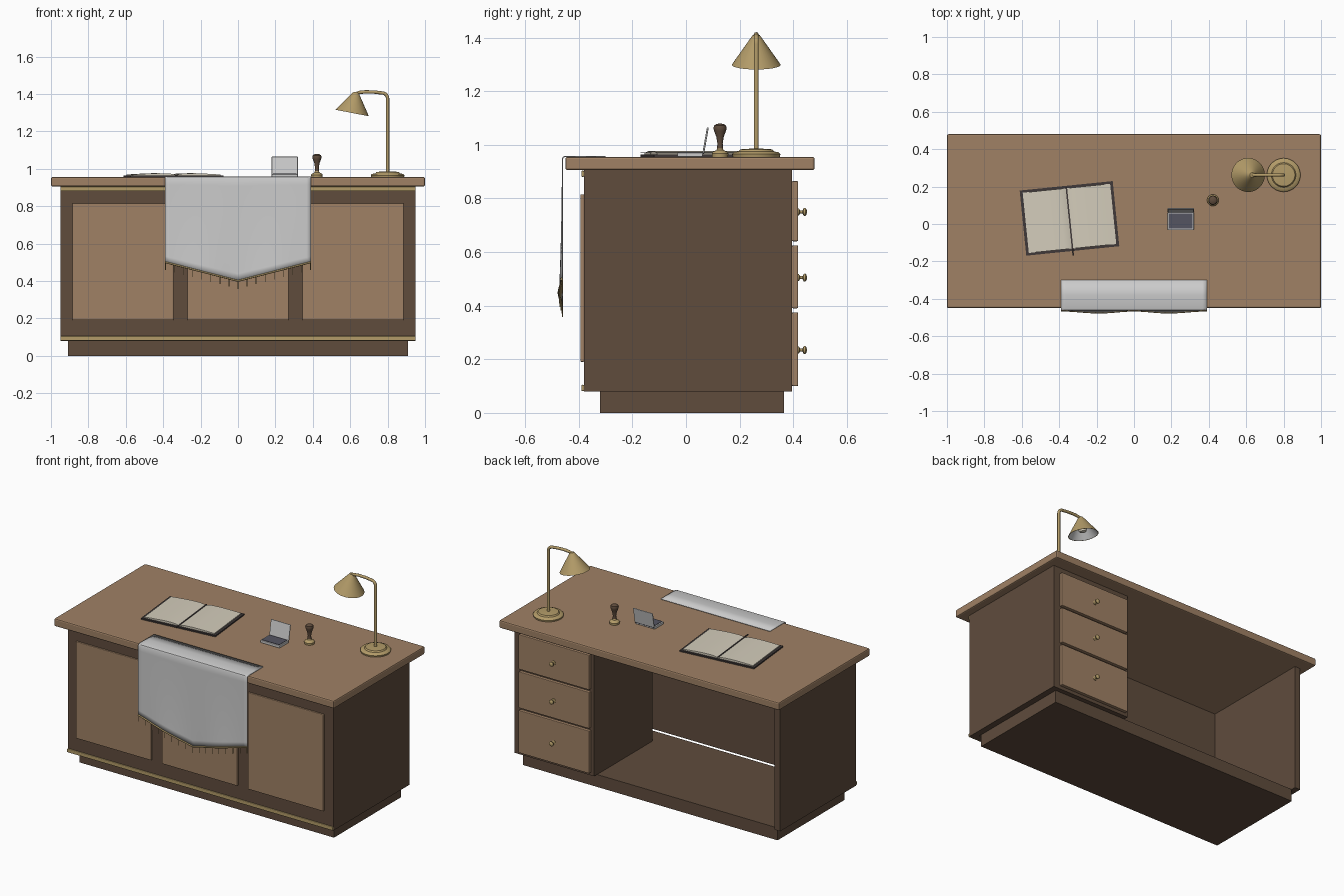
import bpy, bmesh
from math import sin, cos, pi, radians
from mathutils import Vector, Matrix

if "Cube" in bpy.data.objects:
    bpy.data.objects.remove(bpy.data.objects["Cube"])


def material(name, rgb):
    m = bpy.data.materials.new(name)
    m.diffuse_color = (*rgb, 1)
    m.use_nodes = True
    m.node_tree.nodes["Principled BSDF"].inputs["Base Color"].default_value = m.diffuse_color
    return m


OAK = material("light_wood", (0.35, 0.22, 0.13))
DARK = material("dark_wood", (0.115, 0.072, 0.046))
BRASS = material("brass", (0.45, 0.33, 0.14))
PAPER = material("paper", (0.66, 0.61, 0.50))
COVER = material("dark_cover", (0.05, 0.04, 0.04))
INK = material("ink", (0.09, 0.09, 0.12))


def finish(name, bm, mat=None, smooth=False):
    bmesh.ops.recalc_face_normals(bm, faces=bm.faces[:])
    me = bpy.data.meshes.new(name)
    bm.to_mesh(me)
    bm.free()
    ob = bpy.data.objects.new(name, me)
    bpy.context.collection.objects.link(ob)
    if mat:
        me.materials.append(mat)
    if smooth:
        bpy.ops.object.select_all(action='DESELECT')
        ob.select_set(True)
        bpy.context.view_layer.objects.active = ob
        bpy.ops.object.shade_smooth_by_angle(angle=radians(40))
    return ob


def box(name, x, y, z, mat=None, bevel=0, segs=2):
    bm = bmesh.new()
    bmesh.ops.create_cube(bm, size=1)
    for v in bm.verts:
        v.co = [a + (b - a) * (c + 0.5) for (a, b), c in zip((x, y, z), v.co)]
    ob = finish(name, bm, mat)
    if bevel:
        m = ob.modifiers.new("bevel", 'BEVEL')
        m.width, m.segments = bevel, segs
    return ob


def lathe(name, profile, loc, mat=None, direction=(0, 0, 1), n=32):
    # profile is (radius, height), spun round the given direction
    bm = bmesh.new()
    vs = [bm.verts.new((r, 0, h)) for r, h in profile]
    es = [bm.edges.new(p) for p in zip(vs, vs[1:])]
    bmesh.ops.spin(bm, geom=vs + es, cent=(0, 0, 0), axis=(0, 0, 1), angle=2 * pi, steps=n)
    bmesh.ops.remove_doubles(bm, verts=bm.verts[:], dist=1e-5)
    rot = Vector((0, 0, 1)).rotation_difference(Vector(direction)).to_matrix().to_4x4()
    bm.transform(Matrix.Translation(loc) @ rot)
    return finish(name, bm, mat, True)


def tube(name, paths, r, mat, res=3):
    cu = bpy.data.curves.new(name, 'CURVE')
    cu.dimensions = '3D'
    cu.bevel_depth, cu.bevel_resolution, cu.use_fill_caps = r, res, True
    for pts in paths:
        sp = cu.splines.new('POLY')
        sp.points.add(len(pts) - 1)
        for p, co in zip(sp.points, pts):
            p.co = (*co, 1)
    cu.materials.append(mat)
    ob = bpy.data.objects.new(name, cu)
    bpy.context.collection.objects.link(ob)
    return ob


# Desk carcass
box("desk_top", (-1, 1), (-0.45, 0.48), (0.905, 0.955), OAK, 0.008)
box("plinth", (-0.91, 0.91), (-0.32, 0.365), (0, 0.08), DARK)
box("front_board", (-0.95, 0.95), (-0.38, -0.34), (0.08, 0.905), DARK)
for side, s in (("left", -1), ("right", 1)):
    box(side + "_side_board", sorted((0.91 * s, 0.95 * s)), (-0.34, 0.395), (0.08, 0.905), DARK)
for i, (a, b) in enumerate(((-0.885, -0.345), (-0.27, 0.27), (0.345, 0.885))):
    box(f"front_panel_{i + 1}", (a, b), (-0.394, -0.38), (0.19, 0.815), OAK, 0.004)
for name, z in (("lower_brass_strip", 0.093), ("upper_brass_strip", 0.892)):
    box(name, (-0.95, 0.95), (-0.39, -0.38), (z - 0.012, z + 0.012), BRASS, 0.004)

# Drawer pedestal
box("drawer_pedestal", (0.38, 0.911), (-0.2, 0.395), (0.08, 0.905), DARK)
for i, (a, b) in enumerate(((0.10, 0.375), (0.39, 0.625), (0.64, 0.865))):
    box(f"drawer_{i + 1}", (0.40, 0.905), (0.395, 0.418), (a, b), OAK, 0.004)
    lathe(f"drawer_knob_{i + 1}", [(0, 0), (0.013, 0), (0.013, 0.004), (0.006, 0.008), (0.006, 0.018),
          (0.014, 0.022), (0.015, 0.028), (0.010, 0.033), (0, 0.034)],
          (0.652, 0.417, (a + b) / 2 - 0.003), BRASS, (0, 1, 0), 20)


# Draped cloth with pointed hem, trim and fringe
def hem(x):
    return 0.40 + 0.10 * abs(x) / 0.39


def drape(x, z):
    t = max(0, (0.94 - z) / 0.5)
    return -0.461 - 0.011 * t * t * sin(pi * min(1, abs(x) / 0.39)) ** 2


N = 32
xs = [-0.39 + 0.78 * i / N for i in range(N + 1)]
bm = bmesh.new()
rows = []
for y, z in ((-0.30, 0.957), (-0.38, 0.957), (-0.45, 0.957), (-0.458, 0.954)):
    rows.append([bm.verts.new((x, y, z)) for x in xs])
for j in range(15):
    zs = [0.947 + (hem(x) - 0.947) * j / 14 for x in xs]
    rows.append([bm.verts.new((x, drape(x, z), z)) for x, z in zip(xs, zs)])
for r0, r1 in zip(rows, rows[1:]):
    for i in range(N):
        bm.faces.new((r0[i], r0[i + 1], r1[i + 1], r1[i]))
cloth = finish("desk_cloth", bm, None, True)
mod = cloth.modifiers.new("thickness", 'SOLIDIFY')
mod.thickness, mod.offset = 0.004, 0
tube("cloth_trim", [[(x, drape(x, hem(x)) - 0.002, hem(x)) for x in xs]], 0.005, BRASS)
fringe = [-0.387 + 0.774 * i / 16 for i in range(17)]
tube("cloth_fringe", [[(x, drape(x, hem(x)), hem(x)), (x, drape(x, hem(x)), hem(x) - 0.042)]
                      for x in fringe], 0.002, BRASS, 1)

# Open book
book = [box("book_cover", (-0.25, 0.25), (-0.175, 0.175), (0, 0.008), COVER)]
page = ((0, 0.007), (0.235, 0.007), (0.235, 0.014), (0.17, 0.018), (0.10, 0.021), (0.04, 0.020), (0.015, 0.016), (0, 0.010))
for side, s in (("left", -1), ("right", 1)):
    bm = bmesh.new()
    f = bm.faces.new([bm.verts.new((s * x, -0.162, z)) for x, z in page])
    ext = bmesh.ops.extrude_face_region(bm, geom=[f])["geom"]
    bmesh.ops.translate(bm, vec=(0, 0.324, 0), verts=[v for v in ext if isinstance(v, bmesh.types.BMVert)])
    bm.faces.ensure_lookup_table()
    if not f.is_valid or len(f.edges) and all(len(e.link_faces) < 2 for e in f.edges):
        bmesh.ops.holes_fill(bm, edges=bm.edges[:], sides=0)
    book.append(finish(side + "_pages", bm, PAPER, True))
book.append(box("book_ribbon", (-0.004, 0.004), (-0.20, 0.165), (0.014, 0.017), COVER))
for ob in book:
    ob.location = (-0.345, 0.03, 0.955)
    ob.rotation_euler.z = radians(5.8)

# Ink pad with hinged lid
box("ink_pad_case", (0.18, 0.32), (-0.032, 0.062), (0.955, 0.971), None, 0.003)
box("ink_pad", (0.188, 0.312), (-0.025, 0.055), (0.969, 0.9735), INK)
lid = box("ink_pad_lid", (-0.07, 0.07), (-0.003, 0.004), (0, 0.098), None, 0.003)
lid.location = (0.25, 0.064, 0.968)
lid.rotation_euler.x = radians(-10)
tube("lid_hinge", [[(0.185, 0.065, 0.969), (0.315, 0.065, 0.969)]], 0.004, INK)

# Hand stamp
lathe("stamp_base", [(0, 0), (0.030, 0), (0.031, 0.012), (0.026, 0.019), (0.013, 0.025), (0.010, 0.034), (0, 0.034)],
      (0.422, 0.127, 0.955), BRASS)
lathe("stamp_handle", [(0, 0.032), (0.011, 0.032), (0.010, 0.05), (0.014, 0.075), (0.022, 0.096), (0.025, 0.107),
      (0.022, 0.117), (0.012, 0.123), (0, 0.124)], (0.422, 0.127, 0.955), DARK)

# Desk lamp
LX, LY = 0.80, 0.262
lathe("lamp_base", [(0, 0), (0.088, 0), (0.090, 0.010), (0.084, 0.017), (0.066, 0.020), (0.060, 0.028), (0.015, 0.031), (0, 0.031)],
      (LX, LY, 0.955), BRASS, n=40)
bend = [(LX - 0.03 + 0.03 * cos(a), LY, 1.375 + 0.03 * sin(a)) for a in [pi / 2 * i / 8 for i in range(9)]]
tube("lamp_stem", [[(LX, LY, 0.98)] + bend + [(0.73, LY, 1.410), (0.68, LY, 1.411), (0.65, LY, 1.408), (0.628, LY, 1.400)]],
     0.009, BRASS)
axis = Vector((-0.19, 0, -0.98)).normalized()
apex = Vector((0.632, LY, 1.41))
lathe("lamp_shade", [(0, 0), (0.013, 0.001), (0.018, 0.008), (0.091, 0.114), (0.0885, 0.114), (0.016, 0.012), (0, 0.010)],
      apex, BRASS, axis, 40)
lathe("lamp_shade_lining", [(0.016, 0.0135), (0.0875, 0.1135)], apex, None, axis, 40)
lathe("lamp_bulb", [(0, 0.012), (0.012, 0.015), (0.013, 0.045), (0.024, 0.062), (0.027, 0.078), (0.020, 0.095), (0, 0.103)],
      apex, PAPER, axis, 20)
